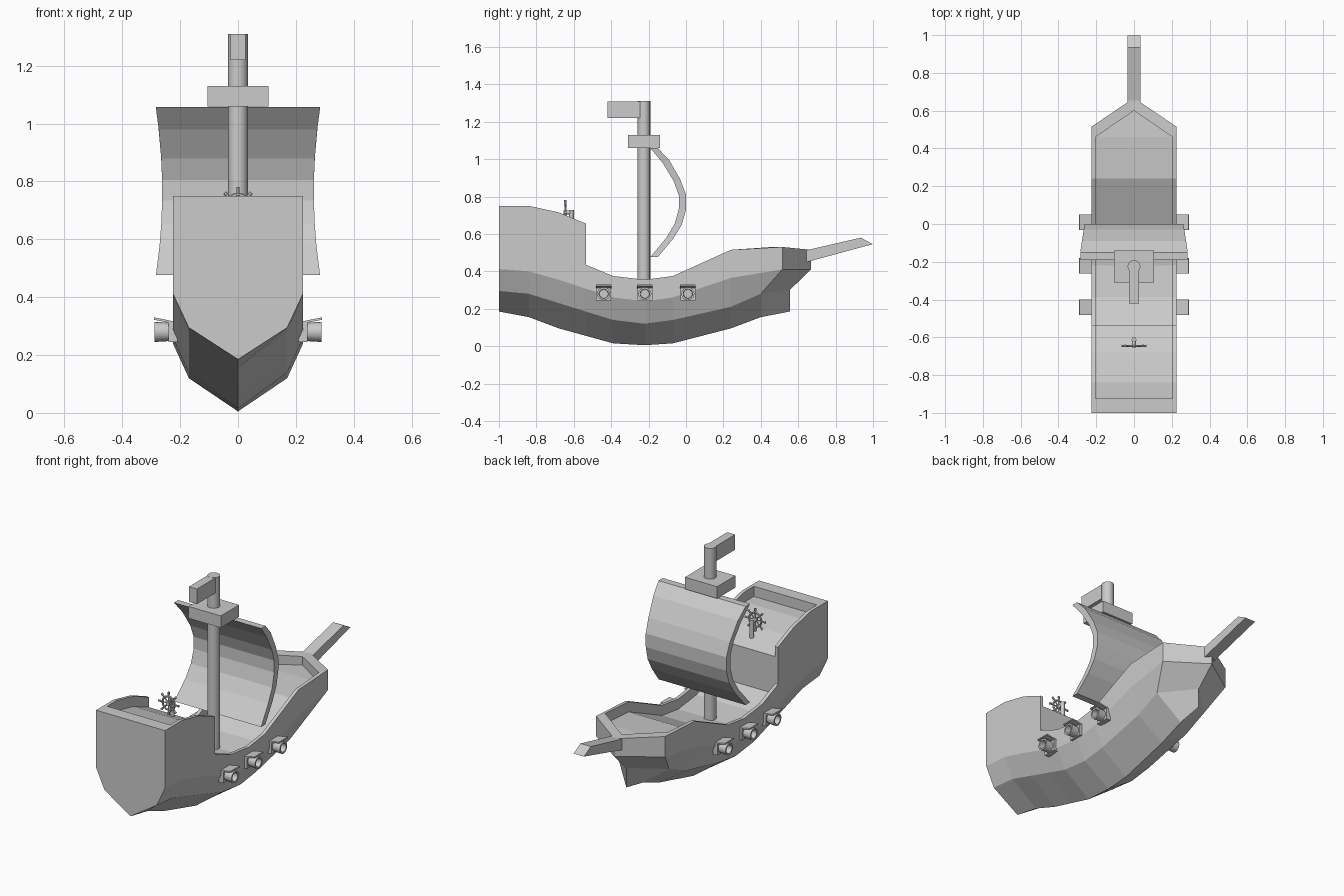
import bpy, bmesh, math
from mathutils import Matrix, Vector

if "Cube" in bpy.data.objects:
    bpy.data.objects.remove(bpy.data.objects["Cube"])


def finish(name, bm):
    bmesh.ops.recalc_face_normals(bm, faces=bm.faces)
    me = bpy.data.meshes.new(name)
    bm.to_mesh(me)
    bm.free()
    ob = bpy.data.objects.new(name, me)
    bpy.context.collection.objects.link(ob)
    return ob


def box(name, x, y, z):
    bm = bmesh.new()
    size = (x[1] - x[0], y[1] - y[0], z[1] - z[0])
    mid = ((x[0] + x[1]) / 2, (y[0] + y[1]) / 2, (z[0] + z[1]) / 2)
    bmesh.ops.create_cube(bm, size=1, matrix=Matrix.Translation(mid) @ Matrix.Diagonal((*size, 1)))
    return finish(name, bm)


def rod(name, a, b, r1, r2=None, sides=12):
    a, b = Vector(a), Vector(b)
    bm = bmesh.new()
    rot = (b - a).to_track_quat('Z', 'Y').to_matrix().to_4x4()
    bmesh.ops.create_cone(bm, cap_ends=True, segments=sides, radius1=r1,
                          radius2=r1 if r2 is None else r2, depth=(b - a).length,
                          matrix=Matrix.Translation((a + b) / 2) @ rot)
    return finish(name, bm)


def strip(name, profile):
    """Closed (y, z, half_width) outline stretched across x."""
    bm = bmesh.new()
    rows = [[bm.verts.new((s * w, y, z)) for y, z, w in profile] for s in (-1, 1)]
    n = len(profile)
    for i in range(n):
        j = (i + 1) % n
        bm.faces.new((rows[0][i], rows[0][j], rows[1][j], rows[1][i]))
    for row in rows:
        for i in range(n // 2 - 1):
            bm.faces.new((row[i], row[i + 1], row[n - 2 - i], row[n - 1 - i]))
    return finish(name, bm)


# Hull: stations of y, then keel, lower chine, upper chine and rail heights
stations = [(-1, .185, .295, .412, .75), (-.84, .155, .28, .40, .75),
            (-.68, .095, .23, .355, .715), (-.535, .055, .185, .307, .655),
            (-.535, .055, .185, .307, .435), (-.39, .015, .14, .26, .375),
            (-.22, .005, .12, .24, .355), (-.07, .015, .14, .26, .375),
            (.24, .095, .21, .365, .515)]


def ring(ys, zs, xs=(0, .17, .225, .225, .205, .205)):
    half = list(zip(xs, ys, zs))
    return half[:0:-1] + half[:1] + [(-x, y, z) for x, y, z in half[1:]]


rings = []
for y, k, lo, up, top in stations:
    inner = -.925 if y == -1 else y
    rings.append(ring((y, y, y, y, inner, inner), (k, lo, up, top, top, top - .06)))
rings.append(ring((.40, .40, .515, .515, .46, .46), (.155, .28, .41, .53, .53, .47)))
rings.append(ring((.555, .555, .668, .668, .60, .60), (.185, .30, .41, .515, .515, .465), (0,) * 6))

bm = bmesh.new()
loops = [[bm.verts.new(p) for p in r] for r in rings]
for a, b in zip(loops, loops[1:]):
    for i in range(11):
        j = (i + 1) % 11
        bm.faces.new((a[i], a[j], b[j], b[i]))
s = loops[0]
bm.faces.new(s[2:9])
bm.faces.new((s[1], s[2], s[8], s[9]))
bm.faces.new((s[0], s[1], s[9], s[10]))
bmesh.ops.remove_doubles(bm, verts=bm.verts, dist=1e-4)
bm.normal_update()
flat = [f for f in bm.faces if f.calc_area() < 1e-6]
bmesh.ops.delete(bm, geom=flat, context='FACES')
finish("hull", bm)

# Bowsprit
strip("bowsprit", [(.61, .505, .034), (.935, .58, .034), (.998, .545, .034), (.61, .44, .034)])

# Mast, lookout platform and flag
mast = rod("mast", (0, -.225, .28), (0, -.225, 1.31), .034, sides=16)
box("lookout", (-.105, .105), (-.31, -.14), (1.06, 1.13))
box("flag", (-.026, .026), (-.42, -.225), (1.22, 1.309))

# Billowing sail: front curve then back curve, narrowest at mid height
front = [(-.15, 1.058), (-.09, .995), (-.03, .89), (0, .81), (0, .73), (-.022, .65), (-.068, .575), (-.15, .477)]
back = [(-.19, 1.058), (-.125, .98), (-.065, .88), (-.038, .805), (-.038, .735), (-.06, .655), (-.105, .58), (-.19, .477)]
strip("sail", [(y, z, .262 + .26 * (z - .765) ** 2) for y, z in front + back[::-1]])

# Gun ports: frame, lid and hollow barrel, three per side
smooth = [mast]
for side in (-1, 1):
    for n, y in enumerate((-.44, -.22, .01)):
        tag = f"{'left' if side < 0 else 'right'}_{n + 1}"
        box("port_frame_" + tag, sorted((side * .21, side * .24)), (y - .04, y + .04), (.245, .318))
        lid = box("port_lid_" + tag, (-.036, .036), (-.041, .041), (-.004, .004))
        lid.location = (side * .255, y, .319)
        lid.rotation_euler.y = -side * .2
        bm = bmesh.new()
        outline = [(.225, .031), (.289, .035), (.289, .025), (.245, .023)]
        rows = [[bm.verts.new((side * x, y + r * math.cos(t), .28 + r * math.sin(t)))
                 for t in [k * math.tau / 16 for k in range(16)]] for x, r in outline]
        for a, b in zip(rows, rows[1:]):
            for i in range(16):
                bm.faces.new((a[i], a[i - 1], b[i - 1], b[i]))
        bm.faces.new(rows[0])
        bm.faces.new(rows[-1])
        smooth.append(finish("cannon_" + tag, bm))

# Steering wheel: rim, hub, spokes and post
hub = Vector((0, -.645, .715))
bpy.ops.mesh.primitive_torus_add(major_radius=.04, minor_radius=.006, major_segments=16,
                                 minor_segments=6, location=hub, rotation=(math.pi / 2, 0, 0))
bpy.context.object.name = "wheel_rim"
for k in range(8):
    d = Vector((math.sin(k * math.pi / 4), 0, math.cos(k * math.pi / 4)))
    rod(f"wheel_spoke_{k + 1}", hub, hub + d * .05, .004, sides=6)
    rod(f"wheel_handle_{k + 1}", hub + d * .046, hub + d * .066, .005, .007, sides=6)
rod("wheel_hub", hub - Vector((0, .01, 0)), hub + Vector((0, .04, 0)), .011)
rod("wheel_post", (0, -.612, .60), (0, -.612, .728), .013)

for ob in smooth:
    bpy.ops.object.select_all(action='DESELECT')
    ob.select_set(True)
    bpy.context.view_layer.objects.active = ob
    bpy.ops.object.shade_smooth_by_angle(angle=math.radians(40))
